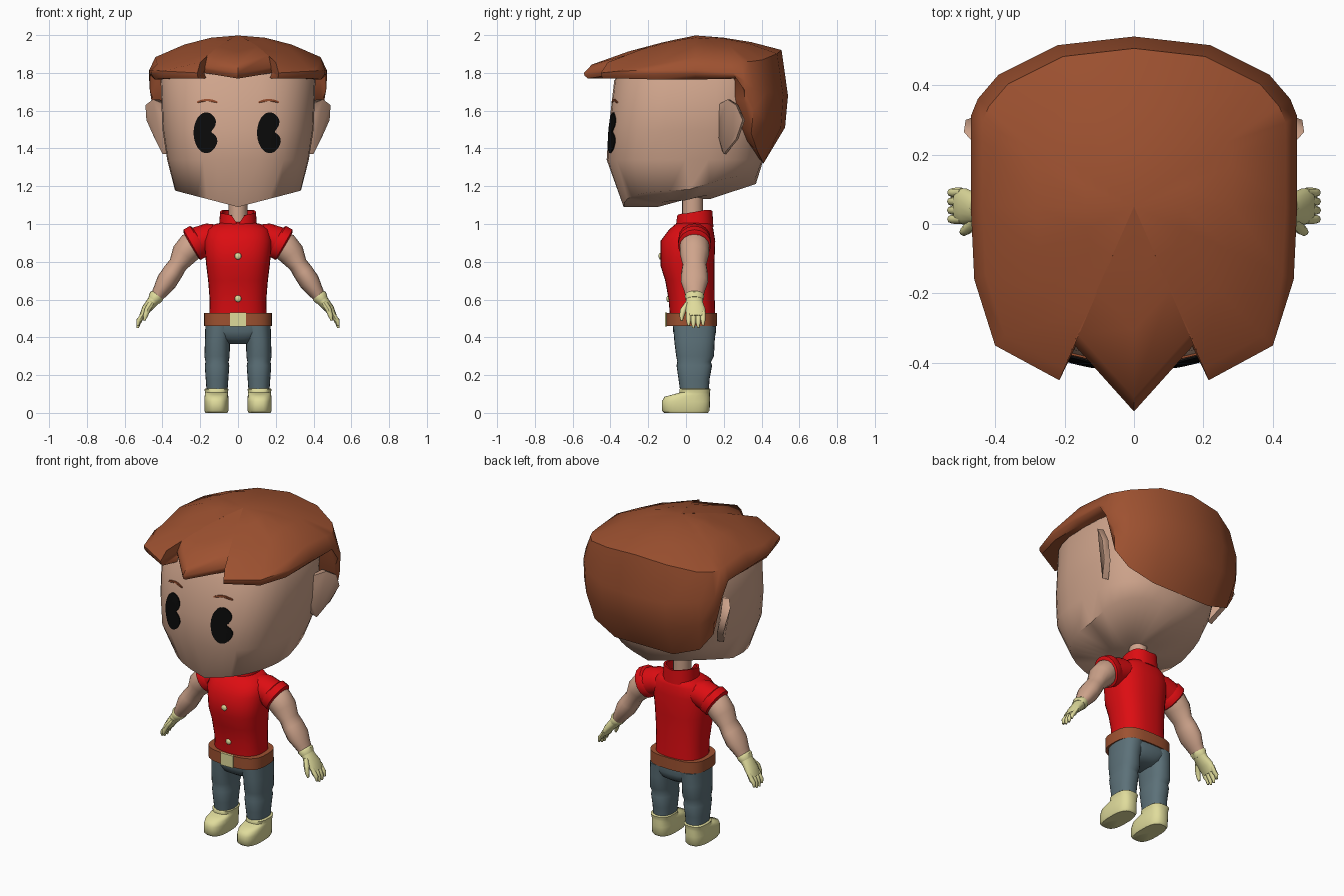
import bpy, bmesh, math
from mathutils import Vector
from mathutils.bvhtree import BVHTree

if "Cube" in bpy.data.objects:
    bpy.data.objects.remove(bpy.data.objects["Cube"])


def material(name, rgb):
    m = bpy.data.materials.new(name)
    m.diffuse_color = (*rgb, 1)
    m.use_nodes = True
    m.node_tree.nodes["Principled BSDF"].inputs["Base Color"].default_value = m.diffuse_color
    return m


SKIN = material("skin", (0.62, 0.37, 0.26))
BROWN = material("hair brown", (0.34, 0.083, 0.03))
RED = material("shirt red", (0.72, 0.004, 0.006))
JEANS = material("jeans blue grey", (0.107, 0.165, 0.19))
CREAM = material("cream", (0.74, 0.71, 0.33))
BLACK = material("eye black", (0.003, 0.003, 0.003))


def finish(name, bm, mat, angle=45, mirror=False):
    bmesh.ops.recalc_face_normals(bm, faces=bm.faces)
    me = bpy.data.meshes.new(name)
    bm.to_mesh(me)
    bm.free()
    ob = bpy.data.objects.new(name, me)
    bpy.context.collection.objects.link(ob)
    me.materials.append(mat)
    bpy.ops.object.select_all(action='DESELECT')
    ob.select_set(True)
    bpy.context.view_layer.objects.active = ob
    bpy.ops.object.shade_smooth_by_angle(angle=math.radians(angle))
    if mirror:
        ob.modifiers.new("mirror", 'MIRROR').use_mirror_merge = False
    return ob


def loft(name, mat, rings, angle=45, mirror=False, start=None, end=None, closed=False):
    """Skin a list of equal rings; cap the ends with fans, or close into a band."""
    bm = bmesh.new()
    vs = [[bm.verts.new(p) for p in r] for r in rings]
    n = len(vs[0])
    pairs = list(zip(vs, vs[1:])) + ([(vs[-1], vs[0])] if closed else [])
    for a, b in pairs:
        for i in range(n):
            bm.faces.new((a[i], a[(i + 1) % n], b[(i + 1) % n], b[i]))
    if not closed:
        for r, c in ((vs[0], start), (vs[-1], end)):
            c = bm.verts.new(c or sum((v.co for v in r), Vector()) / n)
            for i in range(n):
                bm.faces.new((r[i], r[(i + 1) % n], c))
    return finish(name, bm, mat, angle, mirror)


def oval(z, hw, yf, yb, e=2.5, cx=0.0, n=32, zf=None):
    """Horizontal superellipse ring between yf and yb."""
    pts = []
    for i in range(n):
        a = 2 * math.pi * i / n
        c, s = math.cos(a), math.sin(a)
        x = math.copysign(abs(c) ** (2 / e), c) * hw
        y = math.copysign(abs(s) ** (2 / e), s) * (yb - yf) / 2 + (yf + yb) / 2
        pts.append(Vector((cx + x, y, zf(x, y) if zf else z)))
    return pts


def tube(name, mat, path, n=16, angle=45):
    """Mirrored limb: path of (x, y, z, radius in the xz plane, radius along y)."""
    rings = []
    for i, (x, y, z, r, ry) in enumerate(path):
        a, b = path[max(i - 1, 0)], path[min(i + 1, len(path) - 1)]
        t = Vector((b[0] - a[0], 0, b[2] - a[2])).normalized()
        nrm = Vector((-t.z, 0, t.x))
        rings.append([Vector((x, y, z)) + nrm * r * math.cos(k * 2 * math.pi / n)
                      + Vector((0, ry * math.sin(k * 2 * math.pi / n), 0)) for k in range(n)])
    return loft(name, mat, rings, angle, True)


# Head with a shallow V jaw
def jaw(x, y):
    return 1.09 + 0.26 * abs(x) + 0.33 * max(0, y)


head = loft("head", SKIN, [
    oval(0, .13, -.15, .13, 2.7, zf=jaw), oval(0, .335, -.33, .37, 2.7, zf=jaw),
    oval(1.34, .375, -.42, .41, 2.7), oval(1.5, .40, -.41, .44, 2.7),
    oval(1.76, .41, -.38, .46, 2.7), oval(1.85, .34, -.31, .40, 2.7)], 60)
tree = BVHTree.FromObject(head, bpy.context.evaluated_depsgraph_get())


def face_plate(name, mat, outline, cx, cz, steps=4):
    """Thin plate draped on the face, scaled out from (cx, cz)."""
    rings = []
    for k in range(1, steps + 1):
        ring = []
        for dx, dz in outline:
            x, z = cx + dx * k / steps, cz + dz * k / steps
            y = tree.ray_cast(Vector((x, -2, z)), Vector((0, 1, 0)))[0].y
            ring.append(Vector((x, y - .006, z)))
        rings.append(ring)
    back = [p + Vector((0, .007, 0)) for p in rings[-1]]
    loft(name, mat, rings + [back], 40)


# Eyes, both notched towards +x, and brows
eye = []
for i in range(40):
    a = 2 * math.pi * i / 40
    d = math.atan2(math.sin(a - .12), math.cos(a - .12))
    k = 1 - .62 * math.exp(-(d / .32) ** 2)
    eye.append((.067 * k * math.cos(a), .108 * k * math.sin(a)))
us = [-1 + i / 4 for i in range(9)]
brow = [(.055 * u, .002 - .012 * u * u) for u in us] + \
       [(.055 * u, .012 - .014 * u * u) for u in reversed(us)]
for side, sx in (("left", -1), ("right", 1)):
    face_plate(side + "_eye", BLACK, eye, .168 * sx, 1.483)
    face_plate(side + "_brow", BROWN, brow, .163 * sx, 1.65, 1)

# Ears: flared hulls
bm = bmesh.new()
rim = [(.45, .22, 1.66), (.49, .265, 1.63), (.485, .30, 1.55), (.44, .265, 1.45), (.40, .20, 1.37)]
for x, y, z in rim:
    bm.verts.new((x, y, z))
    bm.verts.new((x - .035, y + .012, z))
for p in ((.36, .15, 1.62), (.37, .16, 1.5), (.36, .19, 1.39)):
    bm.verts.new(p)
bmesh.ops.convex_hull(bm, input=bm.verts)
finish("ears", bm, SKIN, 60, True)

# Hair: half outlines from the front point round to the back
widest = [(0, -.54, 1.80), (.175, -.345, 1.83), (.215, -.45, 1.80), (.40, -.35, 1.81),
          (.46, -.16, 1.815), (.47, .05, 1.815), (.47, .25, 1.80), (.47, .31, 1.76),
          (.45, .36, 1.72), (.39, .43, 1.70), (.22, .515, 1.68), (0, .54, 1.68)]
hem = [(0, -.52, 1.77), (.18, -.33, 1.80), (.21, -.44, 1.77), (.39, -.34, 1.77),
       (.44, -.16, 1.765), (.44, .05, 1.765), (.43, .29, 1.77), (.445, .31, 1.65),
       (.43, .345, 1.48), (.36, .38, 1.38), (.2, .41, 1.32), (0, .41, 1.32)]
ridge = [(-.55, 1.80), (-.48, 1.86), (-.25, 1.93), (.03, 2.0), (.28, 1.98), (.51, 1.92), (.56, 1.85)]


def both(half):
    return [Vector(p) for p in half] + [Vector((-x, y, z)) for x, y, z in half[-2:0:-1]]


def crown(s):
    ring = []
    for x, y, z in both(widest):
        x, y = x * s, .05 + (y - .05) * s
        for (y0, z0), (y1, z1) in zip(ridge, ridge[1:]):
            if y0 <= y <= y1:
                ring.append(Vector((x, y, z0 + (z1 - z0) * (y - y0) / (y1 - y0) - .6 * x * x)))
    return ring


top, low = both(widest), both(hem)
bulge = [Vector((a.x + (b.x - a.x) * .12, a.y + (b.y - a.y) * .12, a.z + (b.z - a.z) * .47))
         for a, b in zip(top, low)]
loft("hair", BROWN, [low, bulge, top, crown(.93), crown(.6), crown(.3)], 48,
     start=Vector((0, 0, 1.78)), end=Vector((0, .05, 1.998)))

# Neck, shirt and collar
loft("neck", SKIN, [oval(z, .05, -.02, .09, 2, n=20) for z in (.98, 1.14)])
loft("shirt", RED, [oval(*r) for r in (
    (.51, .152, -.085, .155), (.60, .15, -.092, .152), (.70, .158, -.11, .15),
    (.78, .168, -.135, .15), (.91, .18, -.135, .155), (.97, .165, -.09, .145),
    (1.0, .12, -.055, .135), (1.01, .07, -.03, .11))], 50)


def collar_top(x, y):
    return 1.04 + .18 * max(0, y) + .016 * min(1, abs(x) / .08) \
        - (max(0, .045 - 1.3 * abs(x)) if y < 0 else 0)


loft("collar", RED, [oval(.985, .10, -.055, .145, 2.3, n=48),
                     oval(0, .095, -.05, .14, 2.3, n=48, zf=collar_top),
                     oval(0, .082, -.037, .127, 2.3, n=48, zf=collar_top),
                     oval(.985, .082, -.037, .127, 2.3, n=48)], closed=True)
tube("sleeves", RED, [(.09, .045, .93, .065, .08), (.15, .045, .925, .08, .085), (.235, .045, .895, .083, .083)])
tube("sleeve_cuffs", RED, [(.20, .045, .915, .08, .08), (.208, .045, .91, .092, .088),
                           (.243, .045, .89, .092, .088), (.25, .045, .886, .078, .078)])

# Buttons
for i, (y, z) in enumerate(((-.135, .83), (-.093, .605))):
    bpy.ops.mesh.primitive_uv_sphere_add(segments=12, ring_count=8, radius=.018, location=(0, y, z))
    button = bpy.context.object
    button.name = f"button_{i + 1}"
    button.scale.y = .6
    button.data.materials.append(CREAM)
    bpy.ops.object.shade_smooth()

# Arms and gloves
tube("arms", SKIN, [(.20, .045, .915, .06, .07), (.245, .045, .885, .075, .078), (.285, .045, .84, .07, .077),
                    (.318, .045, .785, .05, .063), (.345, .045, .745, .054, .07),
                    (.378, .045, .695, .055, .073), (.41, .045, .645, .042, .055), (.44, .045, .60, .03, .042)])
tube("glove_cuffs", CREAM, [(.425, .045, .628, .034, .046), (.431, .045, .618, .041, .052), (.445, .045, .597, .034, .046)])
tube("glove_palms", CREAM, [(.43, .045, .615, .034, .045), (.455, .045, .585, .03, .045),
                            (.485, .05, .55, .025, .053), (.508, .052, .51, .016, .05)])
for i in range(4):
    y, drop = .014 + .0255 * i, (.012, 0, .002, .014)[i]
    tube(f"glove_finger_{i + 1}", CREAM, [(.495, y, .535, .013, .014), (.515, y, .50, .014, .014),
                                          (.527, y, .475 + drop, .012, .012), (.531, y, .449 + drop, .006, .006)], 8)
tube("glove_thumbs", CREAM, [(.455, .015, .585, .016, .02), (.478, -.012, .55, .016, .018),
                             (.49, -.022, .515, .013, .013), (.497, -.023, .488, .006, .006)], 8)

# Belt and buckle
loft("belt", BROWN, [oval(z, .18, -.105, .165, 3) for z in (.46, .53)])
bpy.ops.mesh.primitive_cube_add(size=1, location=(0, -.106, .495))
buckle = bpy.context.object
buckle.name = "belt_buckle"
buckle.scale = (.085, .01, .075)
buckle.data.materials.append(CREAM)

# Trousers: hips and two legs
loft("trouser_hips", JEANS, [oval(.48, .165, -.07, .155, 2.8), oval(.43, .165, -.068, .16, 2.8),
                             oval(.39, .12, -.05, .145, 2.5), oval(.365, .07, -.01, .11, 2.2)], 60)
loft("trouser_legs", JEANS, [oval(z, w, yf, yb, 2.4, cx, 24) for z, w, yf, yb, cx in (
    (.46, .075, -.068, .16, .098), (.38, .066, -.062, .152, .109), (.30, .067, -.052, .148, .111),
    (.27, .061, -.046, .132, .111), (.25, .065, -.05, .138, .111), (.18, .06, -.04, .125, .111),
    (.11, .055, -.03, .12, .111))], 50, True)

# Boots with a turned top
loft("boots", CREAM, [oval(z, w, yf, yb, 2.7, .114, 28) for z, w, yf, yb in (
    (0, .058, -.115, .115), (.012, .064, -.128, .125), (.06, .064, -.128, .127), (.085, .063, -.115, .127),
    (.10, .061, -.06, .126), (.107, .06, -.035, .126), (.125, .064, -.035, .13), (.13, .058, -.03, .124))], 50, True)
